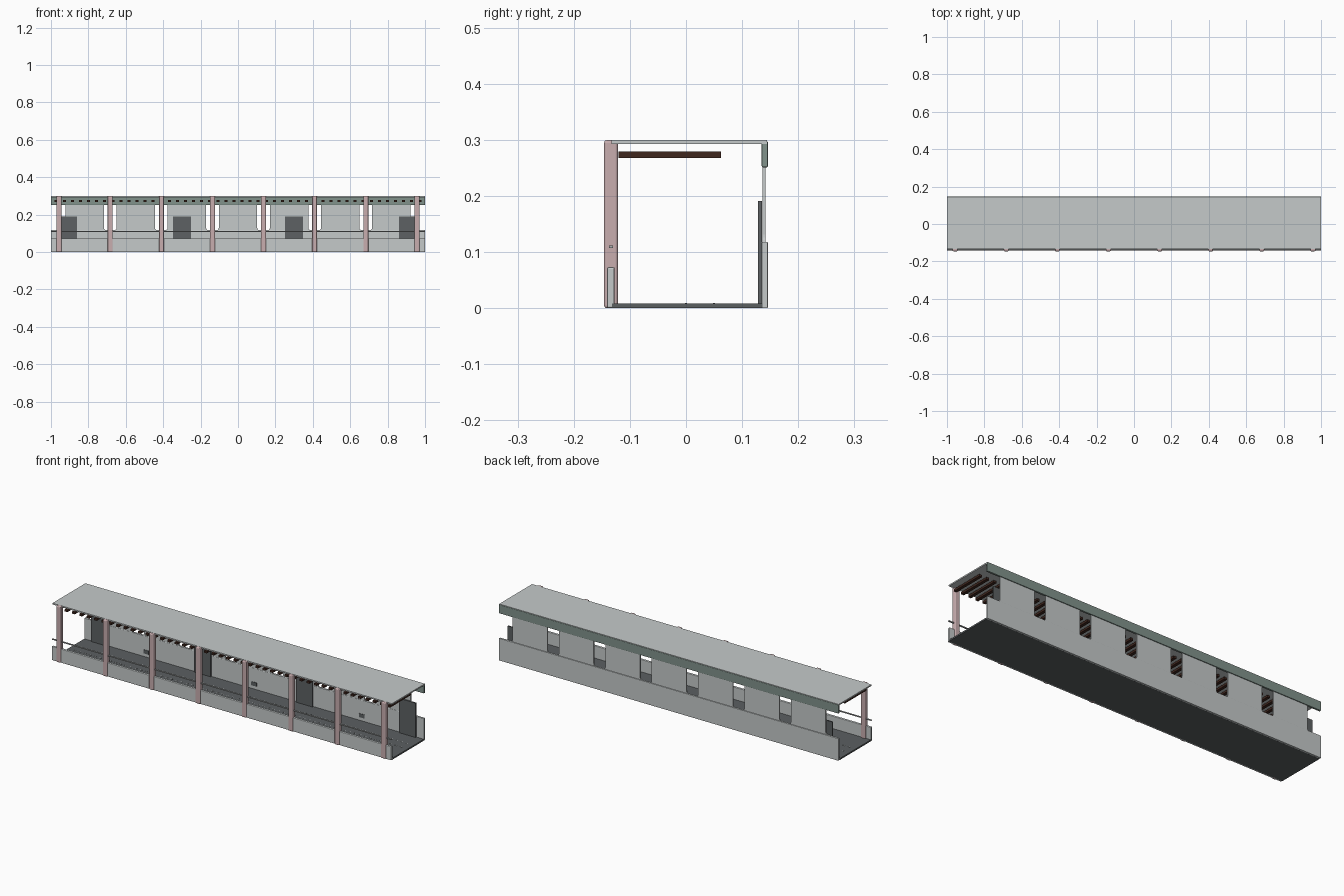
import bpy, bmesh, math

if "Cube" in bpy.data.objects:
    bpy.data.objects.remove(bpy.data.objects["Cube"])


def mat(name, r, g, b):
    m = bpy.data.materials.new(name)
    m.diffuse_color = (r, g, b, 1)
    m.use_nodes = True
    m.node_tree.nodes["Principled BSDF"].inputs["Base Color"].default_value = m.diffuse_color
    return m


GREY = mat("light_grey", 0.56, 0.59, 0.59)
DARK = mat("dark_floor_grey", 0.105, 0.115, 0.12)
DOOR = mat("door_grey", 0.11, 0.12, 0.125)
GREEN = mat("grey_green", 0.22, 0.29, 0.26)
PINK = mat("dusty_pink", 0.58, 0.42, 0.43)
BROWN = mat("dark_brown", 0.05, 0.02, 0.013)
RAIL = mat("rail_grey", 0.42, 0.44, 0.44)


def finish(name, bm, material):
    bmesh.ops.recalc_face_normals(bm, faces=bm.faces)
    me = bpy.data.meshes.new(name)
    bm.to_mesh(me)
    bm.free()
    me.materials.append(material)
    ob = bpy.data.objects.new(name, me)
    bpy.context.collection.objects.link(ob)
    return ob


def boxes(name, material, ranges, bevel=0.0, segments=2):
    """One object made of boxes given as (x0, x1, y0, y1, z0, z1)."""
    bm = bmesh.new()
    for x0, x1, y0, y1, z0, z1 in ranges:
        vs = bmesh.ops.create_cube(bm, size=1)["verts"]
        for v in vs:
            v.co.x = x1 if v.co.x > 0 else x0
            v.co.y = y1 if v.co.y > 0 else y0
            v.co.z = z1 if v.co.z > 0 else z0
    ob = finish(name, bm, material)
    if bevel:
        m = ob.modifiers.new("bevel", 'BEVEL')
        m.width = bevel
        m.segments = segments
    return ob


# Floor, roof and low walls
boxes("floor", DARK, [(-1, 1, -0.132, 0.136, 0, 0.008)])
boxes("roof", GREY, [(-1, 1, -0.133, 0.144, 0.293, 0.3)])
boxes("front_low_wall", GREY, [(-1, 1, -0.141, -0.127, 0, 0.073)], 0.003)
boxes("back_low_wall", GREY, [(-1, 1, 0.135, 0.146, 0, 0.118)], 0.0015)
boxes("back_fascia", GREEN, [(-1, 1, 0.135, 0.146, 0.251, 0.297)], 0.002)
boxes("front_handrail", RAIL, [(-1, 1, -0.137, -0.130, 0.107, 0.1115)])

# Front columns
PITCH = 0.2733
cols = [(i - 3.5) * PITCH for i in range(8)]
boxes("front_columns", PINK,
      [(x - 0.0135, x + 0.0135, -0.146, -0.121, 0, 0.2995) for x in cols], 0.005, 3)

# Upper back panels, flared at the foot so the openings have rounded corners
bm = bmesh.new()
R, HALF, Z0, Z1 = 0.016, 0.1025, 0.115, 0.27
for i in range(7):
    cx = (i - 3) * PITCH
    side = [(HALF, Z1)]
    for k in range(6):
        a = math.pi / 2 * k / 5
        side.append((HALF + R - R * math.cos(a), Z0 + R - R * math.sin(a)))
    side.append((HALF + R, 0.10))
    outline = side + [(-x, z) for x, z in reversed(side)]
    f = bm.faces.new([bm.verts.new((cx + x, 0.136, z)) for x, z in outline])
    ext = bmesh.ops.extrude_face_region(bm, geom=[f])["geom"]
    for v in ext:
        if isinstance(v, bmesh.types.BMVert):
            v.co.y = 0.142
finish("back_panels", bm, GREY)

# Doors against the back wall
boxes("doors", DOOR, [(x - 0.0485, x + 0.0485, 0.128, 0.135, 0.008, 0.191)
                      for x in (-0.908, -0.3, 0.3, 0.908)])

# Ceiling beams
N = 46
boxes("ceiling_beams", BROWN,
      [(x - 0.008, x + 0.008, -0.12, 0.062, 0.268, 0.279)
       for x in (-0.972 + 1.944 * i / (N - 1) for i in range(N))])

# Small wall vents on the inner back wall
boxes("wall_vents", DOOR, [(x - 0.016, x + 0.016, 0.133, 0.136, 0.025, 0.045)
                           for x in (-0.635, 0, 0.635)])

# Rows of thin floor markers
boxes("floor_markers", RAIL,
      [(x - 0.006, x + 0.006, y - 0.002, y + 0.002, 0.0075, 0.009)
       for y in (0.0, 0.05) for x in (-0.96 + 0.03 * i for i in range(65))])
